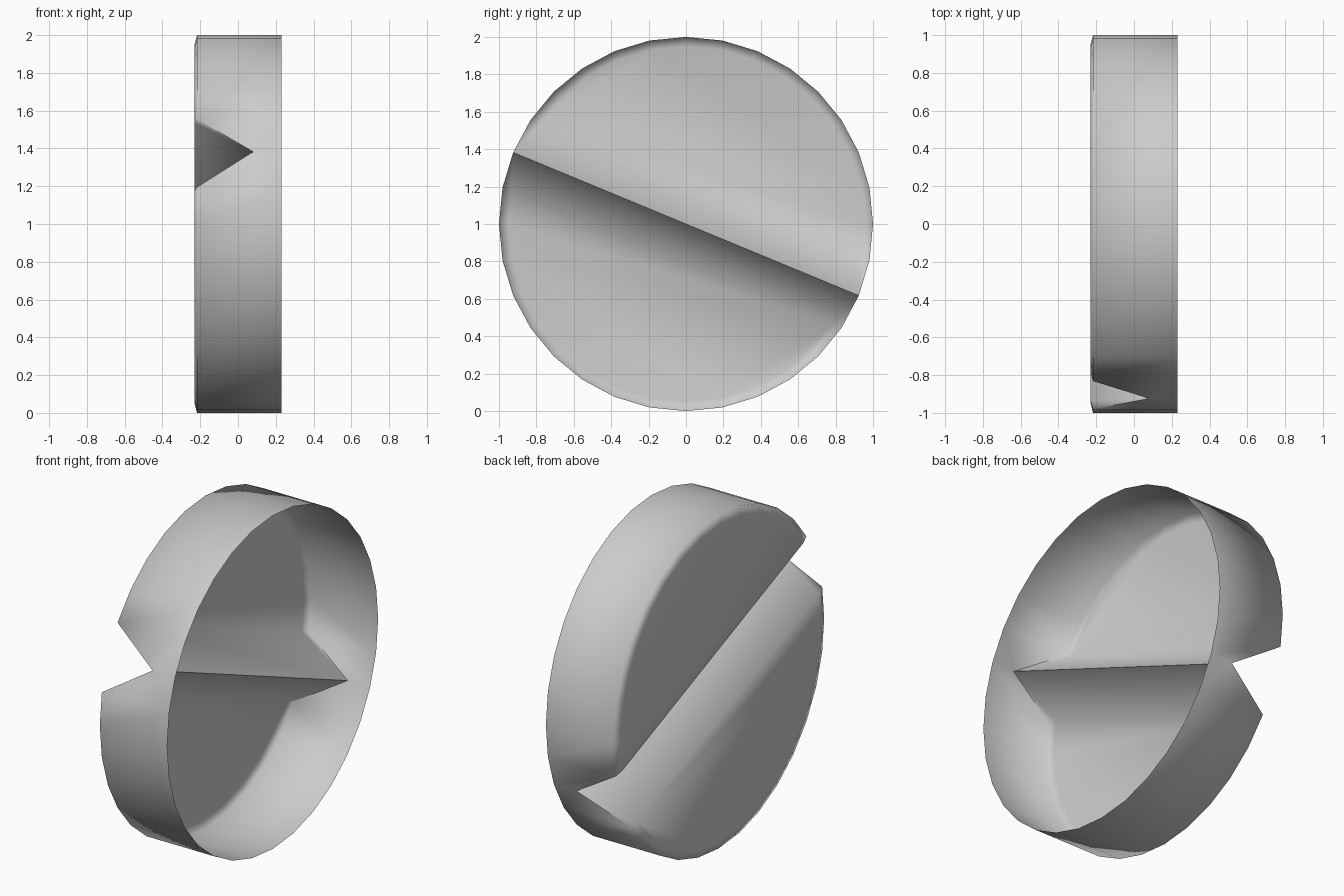
import bpy, bmesh, math
from mathutils import Vector

if "Cube" in bpy.data.objects:
    bpy.data.objects.remove(bpy.data.objects["Cube"])

SIDES, HALF, RIM_X, INSET = 32, 0.23, -0.217, 0.05
GROOVE_X = 0.08          # depth position of the V groove bottom
A, B = 14, 30            # rim vertices at the two groove ends
CORNERS = {A - 1, A + 1, B - 1, B + 1}

bm = bmesh.new()

def radial(k):
    a = 2 * math.pi * k / SIDES
    return Vector((0, math.cos(a), math.sin(a)))

def ring(x_of):
    return [bm.verts.new(radial(k) + Vector((x_of(k), 0, 1))) for k in range(SIDES)]

# Outer wall: open edge, lip line and front rim (dropped at the groove ends)
edge = ring(lambda k: HALF)
lip = ring(lambda k: HALF - 0.01)
rim = ring(lambda k: GROOVE_X if k in (A, B) else RIM_X)
for r0, r1 in ((edge, lip), (lip, rim)):
    for k in range(SIDES):
        n = (k + 1) % SIDES
        bm.faces.new((r0[k], r0[n], r1[n], r1[k]))

# Slightly raised cap outline, inset from the rim
along = radial(A)
cap = {}
for k in range(SIDES):
    if k in (A, B):
        continue
    if k in CORNERS:
        step = -along if abs(k - A) == 1 or k == A else along
    else:
        step = -radial(k)
    cap[k] = bm.verts.new(radial(k) + step * INSET + Vector((-HALF, 0, 1)))

# Two cap halves, each with its chamfer and sloping groove wall
for start, stop in ((A, B), (B, A + SIDES)):
    ids = [k % SIDES for k in range(start + 1, stop)]
    bm.faces.new([cap[k] for k in ids])
    for k, n in zip(ids, ids[1:]):
        bm.faces.new((rim[k], rim[n], cap[n], cap[k]))
    s, e = ids[0], ids[-1]
    p, q = rim[start % SIDES], rim[stop % SIDES]
    bm.faces.new((p, cap[s], cap[e], q))
    bm.faces.new((p, rim[s], cap[s]))
    bm.faces.new((q, cap[e], rim[e]))

bmesh.ops.recalc_face_normals(bm, faces=bm.faces)
# Make sure the shell faces outward
bm.faces.ensure_lookup_table()
if bm.faces[0].normal.dot(bm.faces[0].calc_center_median() - Vector((0, 0, 1))) < 0:
    bmesh.ops.reverse_faces(bm, faces=bm.faces)

mesh = bpy.data.meshes.new("slotted_cap")
bm.to_mesh(mesh)
bm.free()
obj = bpy.data.objects.new("slotted_cap", mesh)
bpy.context.collection.objects.link(obj)
bpy.context.view_layer.objects.active = obj
obj.select_set(True)
bpy.ops.object.shade_smooth_by_angle(angle=math.radians(80))
